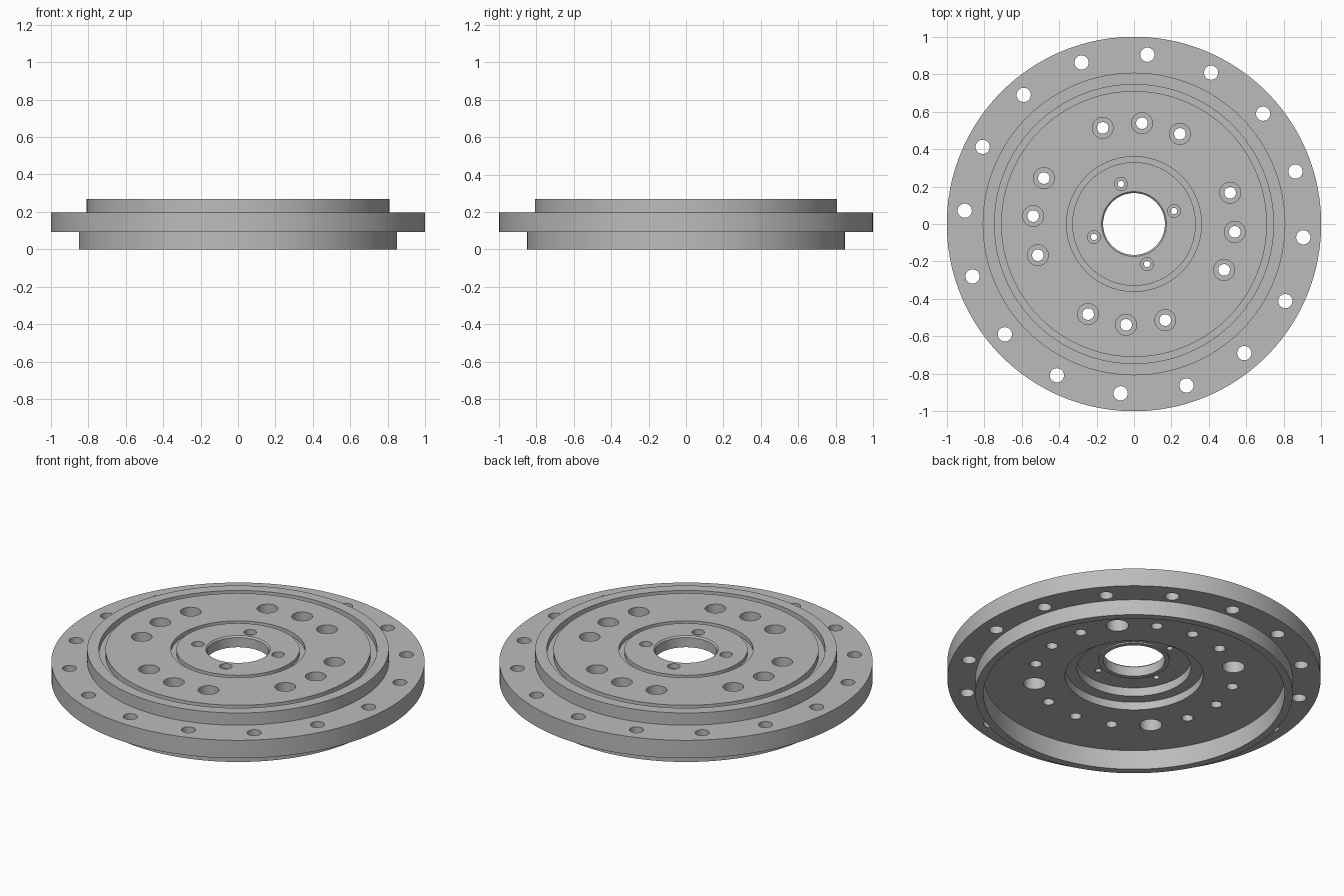
import bpy, bmesh
from math import cos, sin, radians, tau
from mathutils import Matrix, Vector

cube = bpy.data.objects.get("Cube")
if cube:
    bpy.data.objects.remove(cube, do_unlink=True)

steel = bpy.data.materials.new("brushed grey steel")
steel.use_nodes = True
GREY = (0.5, 0.5, 0.5, 1)
steel.diffuse_color = GREY
steel.node_tree.nodes["Principled BSDF"].inputs["Base Color"].default_value = GREY


def lathe(bm, profile, segments, offset=(0, 0, 0)):
    """Revolve a closed (radius, height) profile around z, then move it."""
    part = bmesh.new()
    verts = [part.verts.new((r, 0, z)) for r, z in profile]
    edges = [part.edges.new((a, b)) for a, b in zip(verts, verts[1:] + verts[:1])]
    bmesh.ops.spin(part, geom=verts + edges, cent=(0, 0, 0), axis=(0, 0, 1),
                   angle=tau, steps=segments, use_merge=True)
    bmesh.ops.remove_doubles(part, verts=part.verts, dist=1e-5)
    bmesh.ops.recalc_face_normals(part, faces=part.faces)
    bmesh.ops.transform(part, matrix=Matrix.Translation(offset), verts=part.verts)
    mesh = bpy.data.meshes.new("part")
    part.to_mesh(mesh)
    part.free()
    bm.from_mesh(mesh)
    bpy.data.meshes.remove(mesh)


def make_object(name, bm):
    mesh = bpy.data.meshes.new(name)
    bm.to_mesh(mesh)
    bm.free()
    mesh.materials.append(steel)
    obj = bpy.data.objects.new(name, mesh)
    bpy.context.collection.objects.link(obj)
    return obj


def drill(bm, radius, angles, steps):
    """Stepped drill bits on a bolt circle; steps are (bit radius, low, high)."""
    profile = [(0, steps[0][1])]
    for r, low, high in steps:
        profile += [(r, low), (r, high)]
    profile.append((0, steps[-1][2]))
    # the axis edge is left out by closing the revolve through r = 0
    for a in angles:
        t = radians(a)
        lathe(bm, profile, 32, Vector((radius * cos(t), radius * sin(t), 0)))
    loose = [e for e in bm.edges if not e.link_faces]
    bmesh.ops.delete(bm, geom=loose, context='EDGES')


# Turned body: cross-section from the lower rim, round the outside, to the bore
section = [
    (0.807, 0), (0.85, 0), (0.85, 0.092), (1, 0.092), (1, 0.198),
    (0.808, 0.198), (0.808, 0.27),
    # outer groove
    (0.745, 0.27), (0.745, 0.235), (0.71, 0.235), (0.71, 0.27),
    # inner groove
    (0.36, 0.27), (0.36, 0.245), (0.33, 0.245), (0.33, 0.27),
    # chamfered bore and stepped underside
    (0.173, 0.27), (0.165, 0.262), (0.165, 0.205), (0.19, 0.205), (0.19, 0.213),
    (0.305, 0.213), (0.305, 0.162), (0.37, 0.162), (0.37, 0.115), (0.807, 0.115),
]
bm = bmesh.new()
lathe(bm, section, 160)
body = make_object("flange_body", bm)

# Bolt holes
TWIST = -4.5
PITCH = 22.5
all_angles = [TWIST + PITCH * i for i in range(16)]
bolts = [a for i, a in enumerate(all_angles) if i % 4 != 2]
sockets = all_angles[2::4]
pins = [a + PITCH for a in all_angles[::4]]

bm = bmesh.new()
drill(bm, 0.907, all_angles, [(0.038, 0.05, 0.25)])
drill(bm, 0.54, bolts, [(0.031, 0.05, 0.18), (0.056, 0.18, 0.32)])
drill(bm, 0.54, sockets, [(0.06, 0.05, 0.21)])
drill(bm, 0.225, pins, [(0.017, 0.15, 0.24), (0.034, 0.24, 0.32)])
cutter = make_object("drill_bits", bm)
cutter.hide_render = True

cut = body.modifiers.new("holes", 'BOOLEAN')
cut.operation = 'DIFFERENCE'
cut.solver = 'EXACT'
cut.object = cutter

bpy.ops.object.select_all(action='DESELECT')
body.select_set(True)
bpy.context.view_layer.objects.active = body
bpy.ops.object.modifier_apply(modifier=cut.name)
bpy.data.objects.remove(cutter, do_unlink=True)
bpy.ops.object.shade_smooth_by_angle(angle=radians(30))
